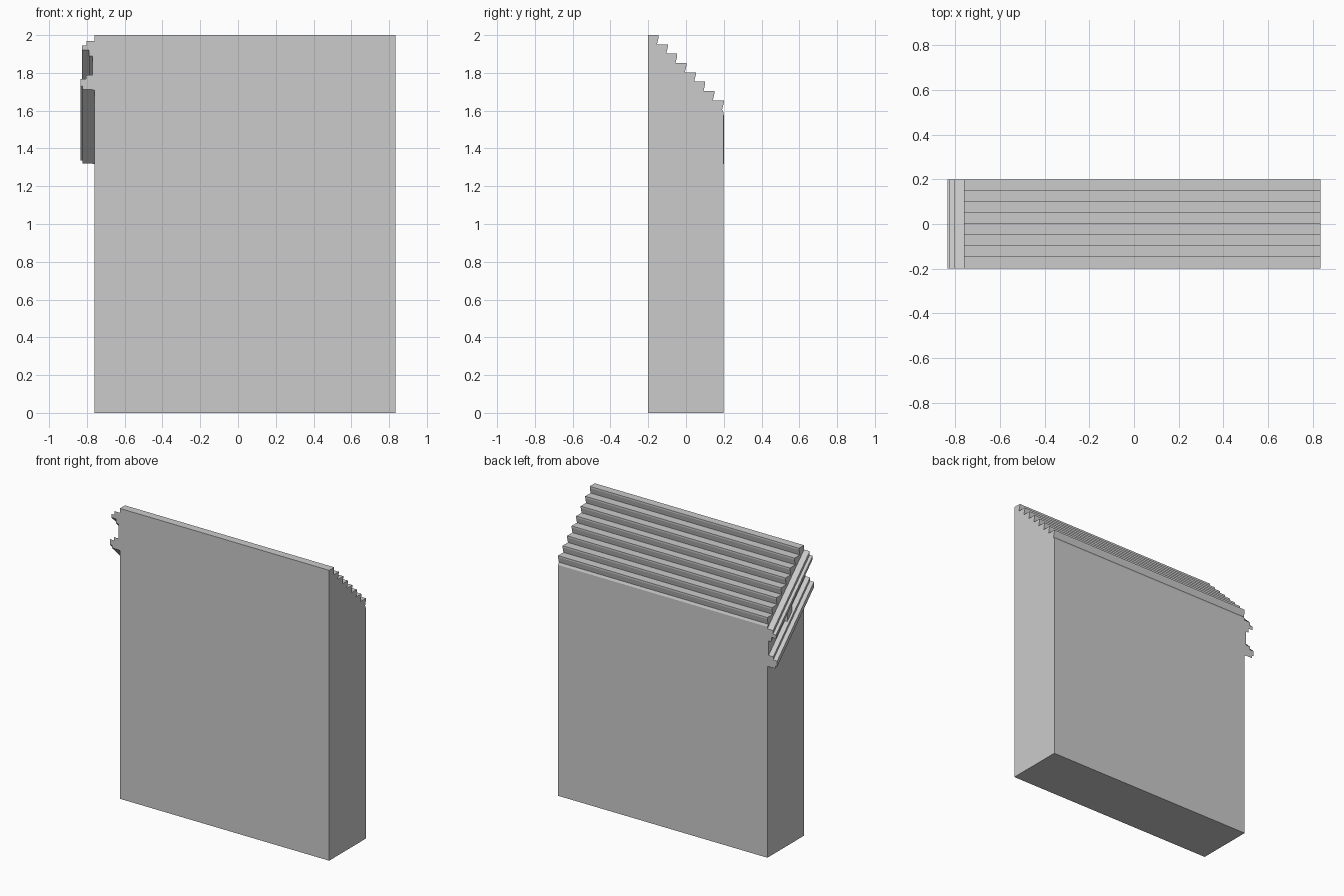
import bpy, bmesh

if "Cube" in bpy.data.objects:
    bpy.data.objects.remove(bpy.data.objects["Cube"])

X0, X1, Y = -0.76, 0.835, 0.2
DROP = 0.393          # fall of the roof line from front to back


def sweep(name, start, end):
    """Solid between two matching point loops."""
    bm = bmesh.new()
    a = [bm.verts.new(p) for p in start]
    b = [bm.verts.new(p) for p in end]
    bm.faces.new(a)
    bm.faces.new(b[::-1])
    n = len(a)
    for i in range(n):
        j = (i + 1) % n
        bm.faces.new((a[i], b[i], b[j], a[j]))
    bmesh.ops.recalc_face_normals(bm, faces=bm.faces)
    me = bpy.data.meshes.new(name)
    bm.to_mesh(me)
    bm.free()
    ob = bpy.data.objects.new(name, me)
    bpy.context.collection.objects.link(ob)
    return ob


def raked(name, profile, y0=-Y, y1=Y):
    """Sweep an x-z profile (given at the front) down the roof slope."""
    def loop(y):
        fall = DROP * (y + Y) / (2 * Y)
        return [(x, y, z - fall) for x, z in profile]
    return sweep(name, loop(y0), loop(y1))


# Wall with a stepped roof: each course has a small overhanging lip
side = [(-Y, 0), (-Y, 2.0)]
for i in range(8):
    z = 2.0 - i * 0.0493
    y = -0.145 + i * 0.0493
    side.append((y, z))
    side.append((y, z - 0.012))
    side.append((y - 0.009, z - 0.0493))
side += [(Y - 0.001, 1.59), (Y - 0.001, 0)]
sweep("wall_and_stepped_roof",
      [(X0, y, z) for y, z in side], [(X1, y, z) for y, z in side])

# Thin backing board behind the rake mouldings
raked("rake_backing_board", [(X0 + .005, 1.71), (-0.77, 1.71), (-0.77, 1.94), (X0 + .005, 1.94)])

# Upper moulding, stepped out under the roof edge
raked("upper_rake_moulding", [
    (X0, 1.89), (-0.79, 1.89), (-0.79, 1.92), (-0.825, 1.92),
    (-0.825, 1.945), (-0.803, 1.945), (-0.803, 1.97), (X0, 1.97)])

# Lower moulding
raked("lower_rake_moulding", [
    (X0, 1.712), (-0.822, 1.712), (-0.822, 1.73), (-0.835, 1.73),
    (-0.835, 1.768), (-0.805, 1.768), (-0.805, 1.79), (X0, 1.79)])

# Small block between the two mouldings
raked("spacer_block", [(X0, 1.785), (-0.79, 1.785), (-0.79, 1.895), (X0, 1.895)],
      -0.025, 0.025)
